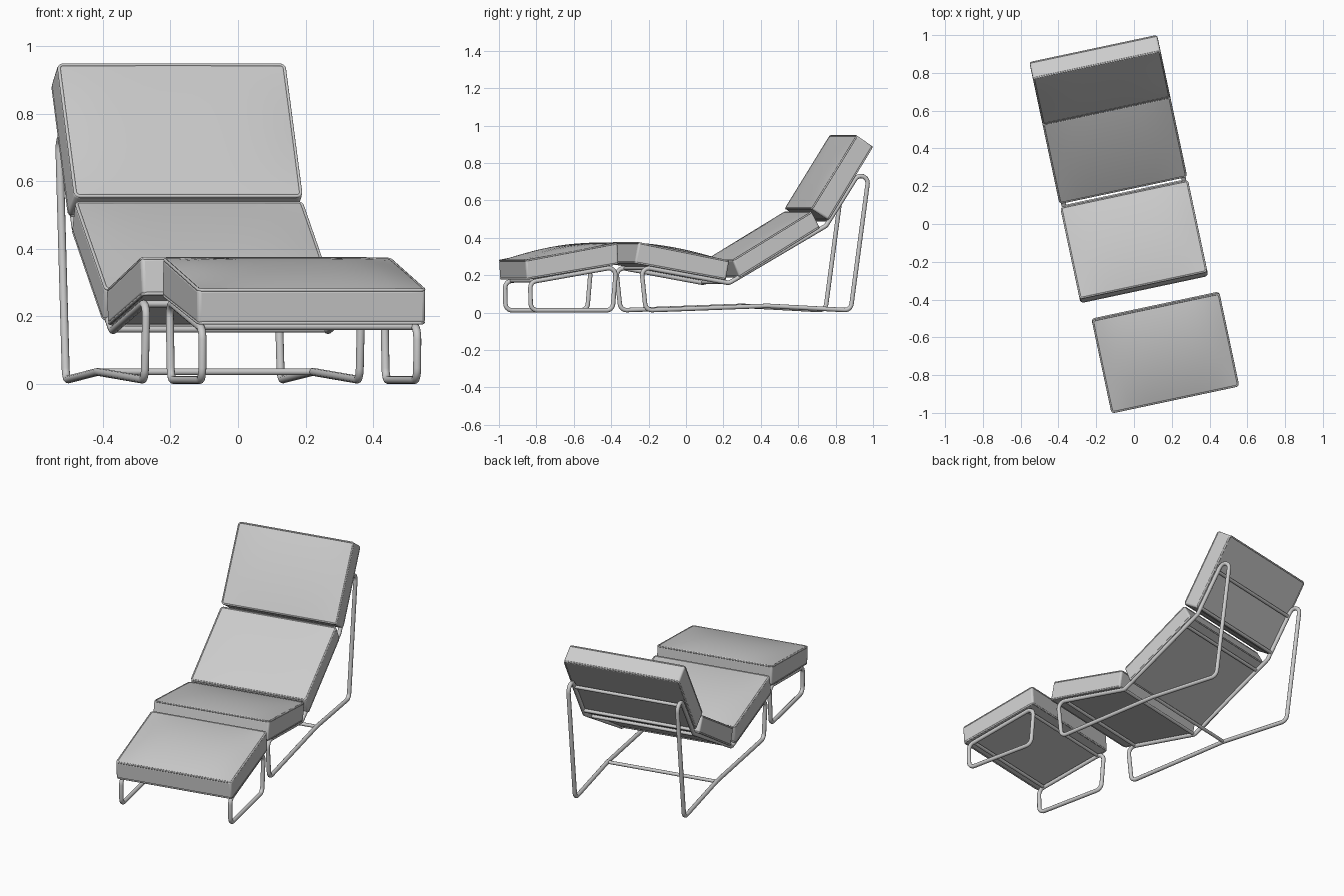
import bpy, bmesh, math
from mathutils import Vector, Matrix

if "Cube" in bpy.data.objects:
    bpy.data.objects.remove(bpy.data.objects["Cube"])

ROT = Matrix.Rotation(math.radians(12), 4, 'Z')   # whole set stands turned by 12 degrees
HALF = 0.345                                       # half cushion width
RAIL = 0.325                                       # half distance between side frames
CHAIR_X, STOOL_X = -0.018, 0.021


def fillet(pts, r, cyclic=True, n=6):
    """Round every corner of a polyline with radius r."""
    pts = [Vector(p) for p in pts]
    out = []
    for i, p in enumerate(pts):
        if not cyclic and i in (0, len(pts) - 1):
            out.append(p)
            continue
        a = (pts[i - 1] - p).normalized()
        b = (pts[(i + 1) % len(pts)] - p).normalized()
        half = a.angle(b) / 2
        if half > 1.54:
            out.append(p)
            continue
        bis = (a + b).normalized()
        c = p + bis * (r / math.sin(half))
        s = p + a * (r / math.tan(half)) - c
        e = p + b * (r / math.tan(half)) - c
        axis, sweep = s.cross(e).normalized(), s.angle(e)
        for k in range(n + 1):
            out.append(c + Matrix.Rotation(sweep * k / n, 3, axis) @ s)
    return out


def tube(name, pts, r, bend=0.0, cyclic=False, res=4):
    path = fillet(pts, bend, cyclic) if bend else [Vector(p) for p in pts]
    cu = bpy.data.curves.new(name, 'CURVE')
    cu.dimensions = '3D'
    cu.bevel_depth, cu.bevel_resolution = r, res
    cu.use_fill_caps = not cyclic
    sp = cu.splines.new('POLY')
    sp.points.add(len(path) - 1)
    for q, p in zip(sp.points, path):
        q.co = (*p, 1)
    sp.use_cyclic_u = cyclic
    sp.use_smooth = True
    ob = bpy.data.objects.new(name, cu)
    bpy.context.collection.objects.link(ob)
    ob.matrix_world = ROT
    return ob


def cushion(name, cx, prof, crown, n=14):
    """prof: (y, z) of front-top, rear-top, rear-bottom, front-bottom."""
    ft, rt, rb, fb = [Vector((cx, y, z)) for y, z in prof]
    up = ((ft - fb) + (rt - rb)).normalized()
    bm = bmesh.new()

    def sheet(a, b, bulge):
        rows = []
        for j in range(n + 1):
            t = j / n
            row = []
            for i in range(n + 1):
                s = 2 * i / n - 1
                h = bulge * (1 - s ** 4) * (1 - (2 * t - 1) ** 2)
                row.append(bm.verts.new(a.lerp(b, t) + Vector((s * HALF, 0, 0)) + up * h))
            rows.append(row)
        for j in range(n):
            for i in range(n):
                bm.faces.new((rows[j][i], rows[j][i + 1], rows[j + 1][i + 1], rows[j + 1][i]))
        return (rows[0][:-1] + [r[-1] for r in rows[:-1]]
                + rows[-1][:0:-1] + [r[0] for r in rows[:0:-1]])

    top, bot = sheet(ft, rt, crown), sheet(fb, rb, 0)
    for k in range(len(top)):
        m = (k + 1) % len(top)
        bm.faces.new((top[k], top[m], bot[m], bot[k]))
    bmesh.ops.recalc_face_normals(bm, faces=bm.faces)
    me = bpy.data.meshes.new(name)
    bm.to_mesh(me)
    bm.free()
    ob = bpy.data.objects.new(name, me)
    bpy.context.collection.objects.link(ob)
    ob.matrix_world = ROT
    bev = ob.modifiers.new("soft_edges", 'BEVEL')
    bev.width, bev.segments = 0.011, 3
    bev.limit_method, bev.angle_limit = 'ANGLE', math.radians(50)
    bpy.ops.object.select_all(action='DESELECT')
    ob.select_set(True)
    bpy.context.view_layer.objects.active = ob
    bpy.ops.object.shade_smooth_by_angle(angle=math.radians(40))
    # piping along the top and bottom rims
    for label, a, b in (("top", ft, rt), ("bottom", fb, rb)):
        w = Vector((HALF - 0.004, 0, 0))
        d = (b - a).normalized() * 0.003
        off = up * (-0.003 if label == "top" else 0.003)
        rim = [a - w + d + off, a + w + d + off, b + w - d + off, b - w - d + off]
        tube(f"{name}_{label}_piping", rim, 0.005, 0.014, True, 2)


# cushions
cushion("footstool_cushion", STOOL_X,
        [(-0.955, 0.28), (-0.452, 0.373), (-0.445, 0.26), (-0.948, 0.177)], 0.026)
cushion("seat_cushion", CHAIR_X,
        [(-0.328, 0.375), (0.168, 0.277), (0.15, 0.175), (-0.35, 0.265)], 0.02)
cushion("lower_back_cushion", CHAIR_X,
        [(0.186, 0.281), (0.618, 0.54), (0.663, 0.455), (0.222, 0.188)], 0.010)
cushion("upper_back_cushion", CHAIR_X,
        [(0.617, 0.555), (0.864, 0.948), (0.953, 0.888), (0.71, 0.495)], 0.01)

# bent tube side frames
chair_loop = [(-0.31, 0.245), (0.17, 0.158), (0.70, 0.464), (0.95, 0.855),
              (0.835, 0.012), (0.38, 0.036), (-0.285, 0.012)]
stool_loop = [(-0.925, 0.163), (-0.455, 0.245), (-0.475, 0.012), (-0.922, 0.012)]
for side, s in (("left", -1), ("right", 1)):
    tube(f"chair_{side}_frame", [(CHAIR_X + s * RAIL, y, z) for y, z in chair_loop], 0.012, 0.037, True)
    tube(f"footstool_{side}_frame", [(STOOL_X + s * RAIL, y, z) for y, z in stool_loop], 0.012, 0.037, True)


# cross bars between the side frames
def bar(name, cx, y, z, r=0.01):
    tube(name, [(cx - RAIL, y, z), (cx + RAIL, y, z)], r)


bar("floor_cross_bar", CHAIR_X, 0.38, 0.036)
bar("seat_front_bar", CHAIR_X, -0.26, 0.237)
bar("seat_rear_bar", CHAIR_X, 0.165, 0.162)
bar("lower_back_bar", CHAIR_X, 0.62, 0.418)
bar("middle_back_bar", CHAIR_X, 0.725, 0.498)
bar("upper_back_bar", CHAIR_X, 0.848, 0.693)
bar("footstool_front_bar", STOOL_X, -0.89, 0.17)
bar("footstool_rear_bar", STOOL_X, -0.50, 0.238)
